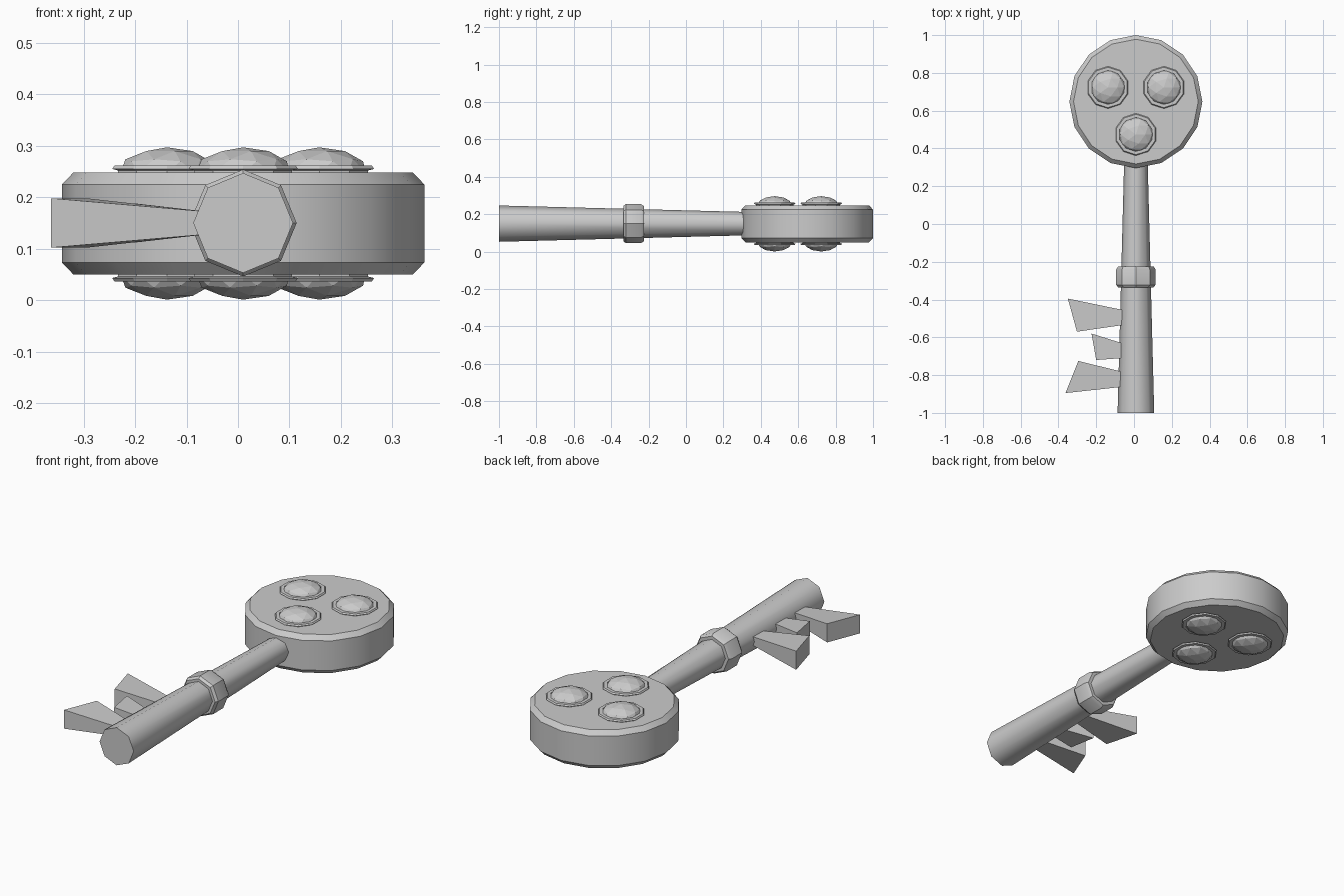
import bpy, bmesh, math
from mathutils import Matrix

if "Cube" in bpy.data.objects:
    bpy.data.objects.remove(bpy.data.objects["Cube"])

CX, CZ = 0.01, 0.15      # key axis


def finish(name, bm, smooth=None):
    bmesh.ops.recalc_face_normals(bm, faces=bm.faces)
    me = bpy.data.meshes.new(name)
    bm.to_mesh(me)
    bm.free()
    ob = bpy.data.objects.new(name, me)
    bpy.context.collection.objects.link(ob)
    if smooth:
        bpy.ops.object.select_all(action='DESELECT')
        bpy.context.view_layer.objects.active = ob
        ob.select_set(True)
        bpy.ops.object.shade_smooth_by_angle(angle=math.radians(smooth))
    return ob


def lathe(name, profile, sides, matrix, closed=False, smooth=None):
    """Turn (radius, height) points about z, with a vertex on +y."""
    bm = bmesh.new()
    rings = []
    for r, h in profile:
        angles = [math.tau * i / sides + math.pi / 2 for i in range(sides)]
        rings.append([bm.verts.new((r * math.cos(a), r * math.sin(a), h)) for a in angles])
    pairs = list(zip(rings, rings[1:]))
    if closed:
        pairs.append((rings[-1], rings[0]))
    else:
        bm.faces.new(rings[0])
        bm.faces.new(rings[-1])
    for a, b in pairs:
        for i in range(sides):
            j = (i + 1) % sides
            bm.faces.new((a[i], a[j], b[j], b[i]))
    bm.transform(matrix)
    return finish(name, bm, smooth)


# round chamfered bow
lathe("bow", [(0.33, 0.05), (0.352, 0.073), (0.352, 0.225), (0.33, 0.248)], 16,
      Matrix.Translation((CX, 0.648, 0)), smooth=32)

# tapered octagonal shaft and collar, laid along y
along_y = Matrix.Translation((CX, 0, CZ)) @ Matrix.Rotation(-math.pi / 2, 4, 'X')
lathe("shaft", [(0.097, -1.0), (0.062, 0.34)], 8, along_y, smooth=46)
lathe("collar", [(0.085, -0.335), (0.094, -0.335), (0.104, -0.322), (0.104, -0.24),
                 (0.094, -0.225), (0.075, -0.225)], 8, along_y, smooth=32)

# flared teeth: outer top, outer bottom, root top, root bottom, outer half height
teeth = [((-0.35, -0.395), (-0.302, -0.57), -0.455, -0.535, 0.048),
         ((-0.225, -0.58), (-0.20, -0.72), -0.632, -0.71, 0.038),
         ((-0.295, -0.725), (-0.363, -0.895), -0.783, -0.862, 0.048)]
for n, (p, q, y1, y2, h) in enumerate(teeth):
    bm = bmesh.new()
    outline = [(*p, h), (*q, h), (-0.06, y2, 0.022), (-0.06, y1, 0.022)]
    top = [bm.verts.new((x, y, CZ + t)) for x, y, t in outline]
    low = [bm.verts.new((x, y, CZ - t)) for x, y, t in outline]
    bm.faces.new(top)
    bm.faces.new(low)
    for i in range(4):
        j = (i + 1) % 4
        bm.faces.new((top[i], top[j], low[j], low[i]))
    finish(f"tooth_{n + 1}", bm)

# faceted gems in ring settings, on both faces of the bow
for side, s in (("top", 1), ("bottom", -1)):
    for n, (x, y) in enumerate([(-0.138, 0.723), (0.158, 0.723), (CX, 0.474)]):
        place = Matrix.Translation((x, y, CZ - 0.001)) @ Matrix.Diagonal((1, 1, s, 1))
        lathe(f"setting_{side}_{n + 1}",
              [(0.1, 0.09), (0.1, 0.103), (0.112, 0.106), (0.107, 0.113),
               (0.09, 0.113), (0.085, 0.09)], 10, place, closed=True)
        bm = bmesh.new()
        bmesh.ops.create_icosphere(bm, subdivisions=2, radius=1)
        bm.transform(place @ Matrix.Translation((0, 0, 0.099))
                     @ Matrix.Diagonal((0.095, 0.095, 0.049, 1)))
        finish(f"gem_{side}_{n + 1}", bm)
